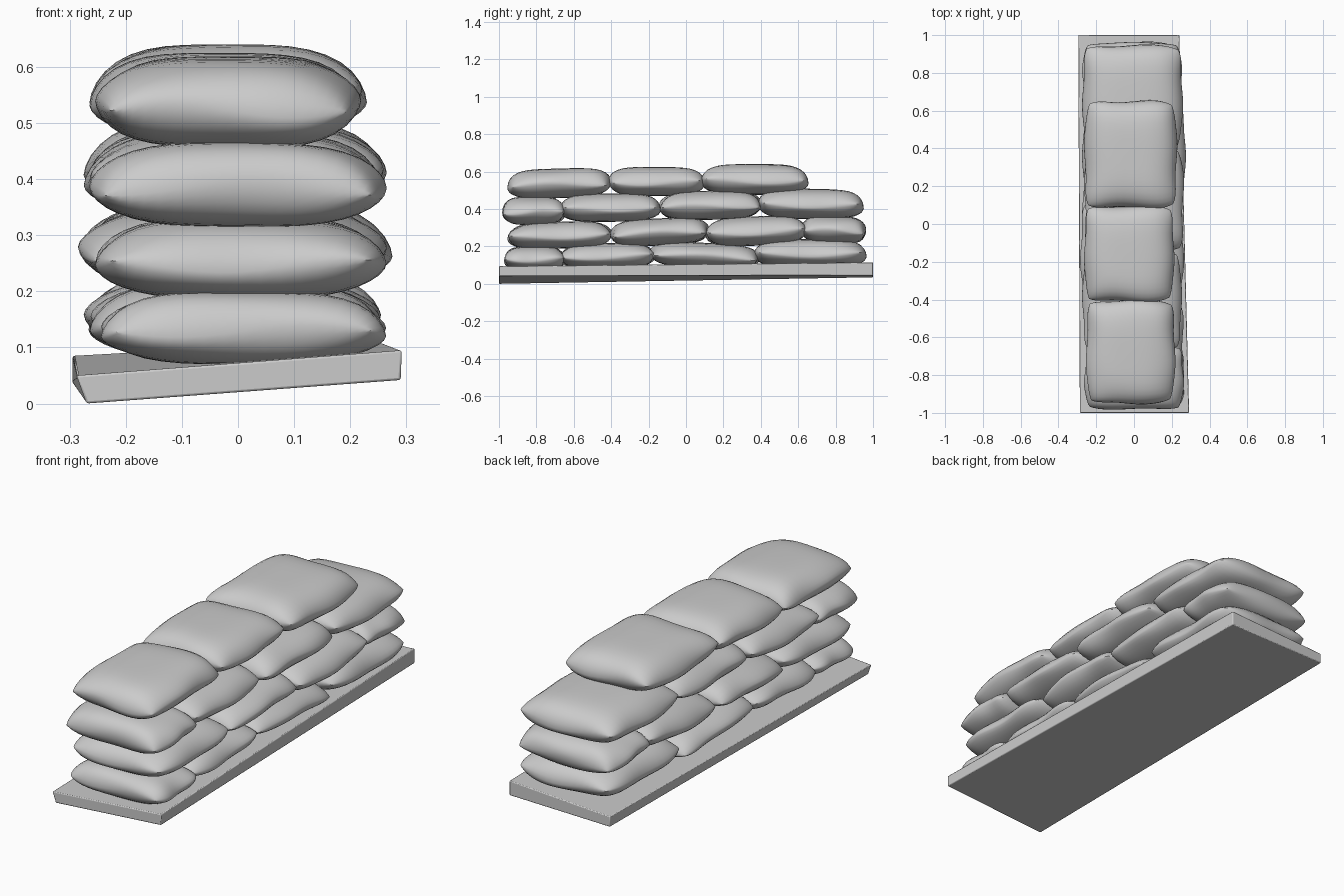
import bpy, math, random

if "Cube" in bpy.data.objects:
    bpy.data.objects.remove(bpy.data.objects["Cube"])

random.seed(4)
grey = bpy.data.materials.new("plain grey")
grey.diffuse_color = (0.6, 0.6, 0.6, 1)
grey.use_nodes = True
grey.node_tree.nodes["Principled BSDF"].inputs["Base Color"].default_value = grey.diffuse_color


def make(name, verts, faces, smooth):
    me = bpy.data.meshes.new(name)
    me.from_pydata(verts, [], faces)
    me.materials.append(grey)
    ob = bpy.data.objects.new(name, me)
    bpy.context.collection.objects.link(ob)
    bpy.ops.object.select_all(action='DESELECT')
    ob.select_set(True)
    bpy.context.view_layer.objects.active = ob
    bpy.ops.object.shade_smooth_by_angle(angle=math.radians(smooth))
    return ob


def sandbag(name, x0, x1, y0, y1, z0, z1, tilt=0, n=20):
    """Stuffed pillow: two bulged grids meeting in a wavy seam, rising by tilt along y."""
    cx, cy, cz = (x0 + x1) / 2, (y0 + y1) / 2, (z0 + z1) / 2
    hx, hy, hz = (x1 - x0) / 2, (y1 - y0) / 2, (z1 - z0) / 2 - abs(tilt) * 0.4
    a, b, c = (random.uniform(0, 6.28) for _ in range(3))
    verts, faces, index = [], [], {}
    for side in (1, -1):
        for i in range(n + 1):
            for j in range(n + 1):
                u = math.sin(math.pi * (i / n - 0.5))
                v = math.sin(math.pi * (j / n - 0.5))
                rim = i in (0, n) or j in (0, n)
                if rim and side < 0:
                    index[side, i, j] = index[1, i, j]
                    continue
                # fullness of the filling, softer across than along
                full = max(0, 1 - abs(u) ** 3.8) ** 0.6 * max(0, 1 - abs(v) ** 5) ** 0.5
                # rounded corners, wavy seam and gentle dents
                px = u * (1 - 0.09 * v ** 6) * (1 - 0.02 * math.sin(5 * v + a))
                py = v * (1 - 0.07 * u ** 6) * (1 - 0.02 * math.sin(4 * u + b))
                edge = max(abs(u), abs(v)) ** 4
                seam = 0.16 * edge * math.sin(3 * u + 2.5 * v + c) - 0.1
                dent = 1 - 0.04 * (1 + math.sin(4 * u + 3 * v + a + side)) * (u * u + v * v)
                pz = seam * (1 - full) + side * full * dent
                index[side, i, j] = len(verts)
                verts.append((cx + hx * px, cy + hy * py, cz + hz * pz + tilt * v))
        for i in range(n):
            for j in range(n):
                f = [index[side, i + p, j + q] for p, q in ((0, 0), (1, 0), (1, 1), (0, 1))]
                faces.append(f if side > 0 else f[::-1])
    return make(name, verts, faces, 50)


# Slightly warped base slab: bottom corners, then top corners
slab = [(-0.27, -1, 0), (0.29, -1, 0.042), (0.24, 1, 0.045), (-0.295, 1, 0.035),
        (-0.288, -1, 0.05), (0.292, -1, 0.095), (0.24, 1, 0.115), (-0.295, 1, 0.085)]
base = make("base_slab", slab, [(3, 2, 1, 0), (4, 5, 6, 7)] +
            [(k, (k + 1) % 4, (k + 1) % 4 + 4, k + 4) for k in range(4)], 50)
bevel = base.modifiers.new("soft_edges", 'BEVEL')
bevel.width, bevel.segments = 0.004, 2

# Courses of bags: (x0, x1, y0, y1, z0, z1, tilt)
courses = [
    [(-.24, .26, -.97, -.65, .07, .20, 0), (-.26, .25, -.67, -.17, .08, .22, .005),
     (-.27, .25, -.19, .39, .08, .225, -.014), (-.26, .25, .37, .96, .09, .24, 0)],
    [(-.25, .26, -.95, -.40, .185, .335, .008), (-.28, .26, -.40, .12, .20, .355, .012),
     (-.27, .27, .11, .64, .20, .365, .01), (-.27, .25, .62, .96, .215, .365, -.005)],
    [(-.26, .26, -.98, -.65, .315, .465, 0), (-.27, .25, -.67, -.14, .33, .485, .004),
     (-.26, .26, -.14, .40, .34, .50, .006), (-.27, .255, .39, .945, .345, .51, -.004)],
    [(-.25, .215, -.95, -.405, .455, .62, .008), (-.26, .21, -.41, .095, .47, .625, 0),
     (-.26, .225, .085, .65, .475, .64, 0)],
]
for r, course in enumerate(courses, 1):
    for k, box in enumerate(course, 1):
        sandbag(f"sandbag_row{r}_{k}", *box)
